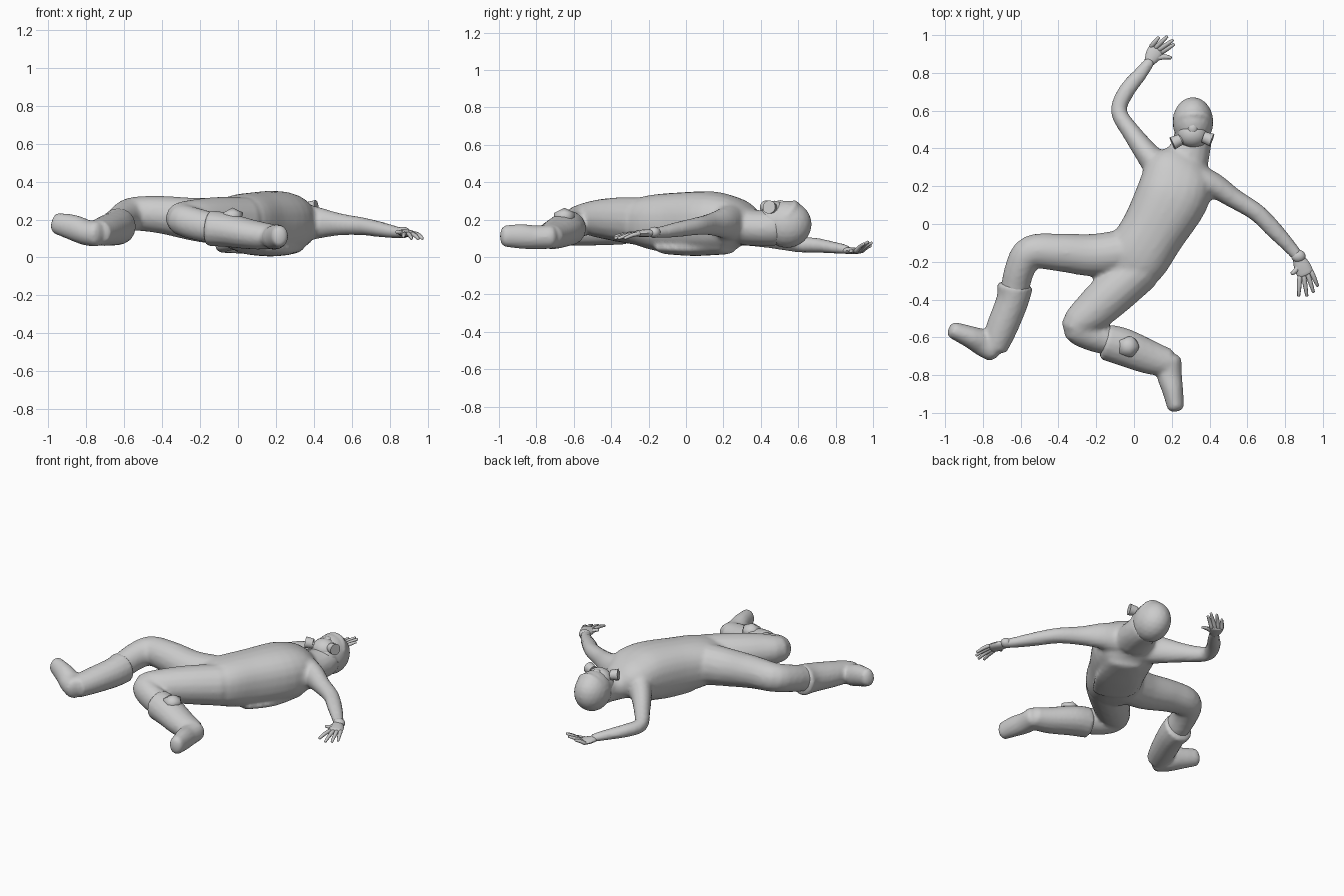
import bpy, bmesh, math
from mathutils import Vector, Matrix

if "Cube" in bpy.data.objects:
    bpy.data.objects.remove(bpy.data.objects["Cube"])

UP = Vector((0, 0, 1))


def catmull(p, n):
    """Smoothly resample rows of (x, y, z, half_width, half_height)."""
    out = []
    for i in range(len(p) - 1):
        q = [p[max(i - 1, 0)], p[i], p[i + 1], p[min(i + 2, len(p) - 1)]]
        for k in range(n):
            t = k / n
            out.append([0.5 * (2 * b + (c - a) * t + (2 * a - 5 * b + 4 * c - d) * t * t
                               + (3 * b - a - 3 * c + d) * t ** 3) for a, b, c, d in zip(*q)])
    return out + [list(p[-1])]


def spow(v, e):
    return math.copysign(abs(v) ** e, v)


def tube(name, rows, n=4, sides=16, cap=0.6, box=1.0):
    """Loft rings along a path with rounded ends (cap = bulge, box < 1 = squarer rings)."""
    rows = catmull(rows, n)
    pos = [Vector(r[:3]) for r in rows]
    rings = []
    for i, r in enumerate(rows):
        t = (pos[min(i + 1, len(pos) - 1)] - pos[max(i - 1, 0)]).normalized()
        rings.append((pos[i], t, r[3], r[4]))

    def ends(ring, sign):
        c, t, a, b = ring
        return [(c + t * sign * min(a, b) * cap * math.sin(g), t, a * math.cos(g), b * math.cos(g))
                for g in (0.5, 0.95, 1.35)]
    if cap:
        rings = ends(rings[0], -1)[::-1] + rings + ends(rings[-1], 1)
    bm = bmesh.new()
    loops = []
    angles = [2 * math.pi * k / sides for k in range(sides)]
    for c, t, a, b in rings:
        s = t.cross(UP).normalized()
        u = s.cross(t)
        loops.append([bm.verts.new(c + s * a * spow(math.cos(g), box) + u * b * spow(math.sin(g), box))
                      for g in angles])
    for l0, l1 in zip(loops, loops[1:]):
        for k in range(sides):
            j = (k + 1) % sides
            bm.faces.new((l0[k], l0[j], l1[j], l1[k]))
    bm.faces.new(loops[0][::-1])
    bm.faces.new(loops[-1])
    return finish(name, bm)


def finish(name, bm, angle=50):
    bmesh.ops.recalc_face_normals(bm, faces=bm.faces)
    me = bpy.data.meshes.new(name)
    bm.to_mesh(me)
    bm.free()
    ob = bpy.data.objects.new(name, me)
    bpy.context.collection.objects.link(ob)
    select([ob])
    bpy.ops.object.shade_smooth_by_angle(angle=math.radians(angle))
    return ob


def select(obs):
    bpy.ops.object.select_all(action='DESELECT')
    for o in obs:
        o.select_set(True)
    bpy.context.view_layer.objects.active = obs[0]


def ball(name, c, r, rot=0, subdiv=3):
    bm = bmesh.new()
    bmesh.ops.create_icosphere(bm, subdivisions=subdiv, radius=1)
    bm.transform(Matrix.Translation(c) @ Matrix.Rotation(rot, 4, 'Z') @ Matrix.Diagonal((*r, 1)))
    return finish(name, bm)


def fuse(name, obs, voxel, smooth):
    """Join overlapping parts into one continuous skin."""
    select(obs)
    bpy.ops.object.join()
    ob = bpy.context.object
    ob.name = name
    m = ob.modifiers.new("fuse", 'REMESH')
    m.mode, m.voxel_size, m.use_smooth_shade = 'VOXEL', voxel, True
    s = ob.modifiers.new("soften", 'SMOOTH')
    s.factor, s.iterations = 0.5, smooth
    return ob


# Torso, neck, arms and legs of the suit
torso = tube("torso", [(.275, .345, .165, .12, .085), (.24, .27, .18, .18, .135),
                       (.205, .15, .182, .193, .168), (.10, -.04, .18, .172, .165),
                       (.01, -.18, .187, .17, .145), (-.06, -.25, .185, .14, .115)], sides=24, box=.85)
neck = tube("neck", [(.27, .32, .16, .125, .10), (.303, .41, .155, .105, .095), (.312, .48, .16, .10, .10)])
fold = tube("jacket_fold", [(.25, .22, .055, .11, .04), (.17, .05, .045, .14, .04), (.08, -.10, .05, .13, .035)],
            sides=20)
arm_r = tube("arm_r", [(.16, .27, .17, .09, .11), (.08, .36, .14, .066, .085), (-.01, .48, .10, .05, .058),
                       (-.08, .595, .07, .043, .045), (-.042, .70, .062, .044, .04),
                       (.03, .79, .05, .038, .032), (.085, .86, .04, .029, .025)])
arm_l = tube("arm_l", [(.31, .24, .185, .09, .11), (.42, .205, .182, .068, .085), (.53, .135, .175, .053, .06),
                       (.65, .06, .165, .048, .048), (.74, -.03, .15, .046, .042),
                       (.82, -.115, .135, .037, .034), (.868, -.172, .13, .031, .028)])
leg_r = tube("leg_r", [(-.06, -.15, .19, .12, .13), (-.22, -.165, .20, .113, .115), (-.40, -.15, .225, .10, .10),
                       (-.545, -.15, .23, .09, .09), (-.605, -.24, .205, .08, .085),
                       (-.64, -.38, .165, .075, .08), (-.70, -.55, .14, .07, .07)])
leg_l = tube("leg_l", [(.03, -.24, .19, .12, .13), (-.10, -.355, .20, .12, .12), (-.21, -.455, .205, .11, .105),
                       (-.30, -.54, .205, .085, .085), (-.235, -.59, .18, .078, .085),
                       (-.10, -.63, .15, .075, .08), (.08, -.69, .12, .07, .07)])
fuse("suit_body", [torso, neck, fold, arm_r, arm_l, leg_r, leg_l], .014, 3)

# Boots: shaft with a wide cuff, foot from heel to toe
shaft = tube("shaft", [(-.63, -.33, .165, .095, .098), (-.645, -.41, .155, .086, .092),
                       (-.70, -.55, .14, .083, .08), (-.74, -.655, .13, .07, .068)], cap=.2)
foot = tube("foot", [(-.745, -.67, .125, .062, .068), (-.80, -.63, .132, .07, .068),
                     (-.87, -.597, .158, .058, .068), (-.955, -.563, .18, .045, .056)])
fuse("boot_right", [shaft, foot], .012, 2)
shaft = tube("shaft", [(-.15, -.625, .155, .095, .095), (-.06, -.65, .145, .10, .09),
                       (.08, -.705, .12, .09, .078), (.18, -.735, .11, .075, .066)], cap=.2)
foot = tube("foot", [(.19, -.72, .108, .062, .064), (.188, -.80, .105, .066, .064),
                     (.205, -.88, .11, .056, .066), (.22, -.967, .112, .045, .058)])
fuse("boot_left", [shaft, foot], .012, 2)

# Faceted guard on the boot
ball("boot_guard_left", (-.03, -.65, .215), (.064, .064, .048), subdiv=1)


def hand(name, wrist, knuckle, palm, fingers, thumb):
    """Palm, four bent fingers and a thumb; palm = (half width, half thickness)."""
    w, k = Vector(wrist), Vector(knuckle)
    mid = w.lerp(k, .55)
    parts = [tube(name, [(*w, palm[0] * .65, palm[1]), (*mid, palm[0], palm[1]), (*k, palm[0], palm[1] * .8)],
                  3, 12)]
    side = (k - w).cross(UP).normalized()
    for i, tip in enumerate(fingers):
        base = k + side * palm[0] * (.75 - .5 * i) * (1 if name == "hand_right" else -1)
        bend = base.lerp(Vector(tip), .5) + Vector((0, 0, .004))
        parts.append(tube("finger", [(*base, .013, .012), (*bend, .012, .011), (*tip, .008, .008)], 2, 8))
    base = w.lerp(k, .3)
    bend = base.lerp(Vector(thumb), .6) + (k - w) * .1
    parts.append(tube("thumb", [(*base, .018, .014), (*bend, .014, .012), (*thumb, .009, .008)], 2, 8))
    select(parts)
    bpy.ops.object.join()


# Hands
hand("hand_right", (.08, .855, .035), (.12, .925, .032), (.042, .018),
     [(.21, .95, .07), (.205, .973, .08), (.175, .992, .075), (.13, .987, .06)], (.195, .88, .03))
hand("hand_left", (.867, -.172, .13), (.908, -.265, .125), (.044, .02),
     [(.972, -.327, .10), (.95, -.36, .10), (.915, -.38, .10), (.872, -.38, .11)], (.835, -.262, .135))
ball("wrist_cuff", (.87, -.17, .132), (.038, .034, .03))

# Head: skull under a hood, jaw, low brow
skull = ball("skull", (.312, .54, .175), (.108, .132, .127))
jaw = ball("jaw", (.31, .465, .185), (.092, .075, .10))
brow = tube("brow", [(.23, .535, .215, .02, .02), (.26, .568, .262, .022, .02), (.315, .58, .284, .024, .02),
                     (.37, .572, .262, .022, .02), (.40, .54, .215, .02, .02)], 4, 8)
fuse("hood_head", [skull, jaw, brow], .01, 2)

# Mask: visor, muzzle with nose block, two filter cans
ball("visor", (.312, .525, .24), (.085, .045, .042))
ball("mask_muzzle", (.31, .475, .235), (.078, .07, .066))
ball("nose_block", (.311, .505, .278), (.03, .036, .026), subdiv=2)
for name, c, a in (("filter_can_right", (.225, .437, .265), 205), ("filter_can_left", (.39, .452, .265), -20)):
    d = Vector((math.cos(math.radians(a)), math.sin(math.radians(a)), .1)).normalized()
    bm = bmesh.new()
    bmesh.ops.create_cone(bm, cap_ends=True, segments=14, radius1=.03, radius2=.036, depth=.048)
    bm.transform(Matrix.Translation(c) @ d.to_track_quat('Z', 'Y').to_matrix().to_4x4())
    finish(name, bm, 35)
    inner = Vector(c) - d * .04 - Vector((0, 0, .02))
    tube("socket_" + name, [(*inner, .026, .026), (*c, .024, .024)], 2, 10, cap=.2)
